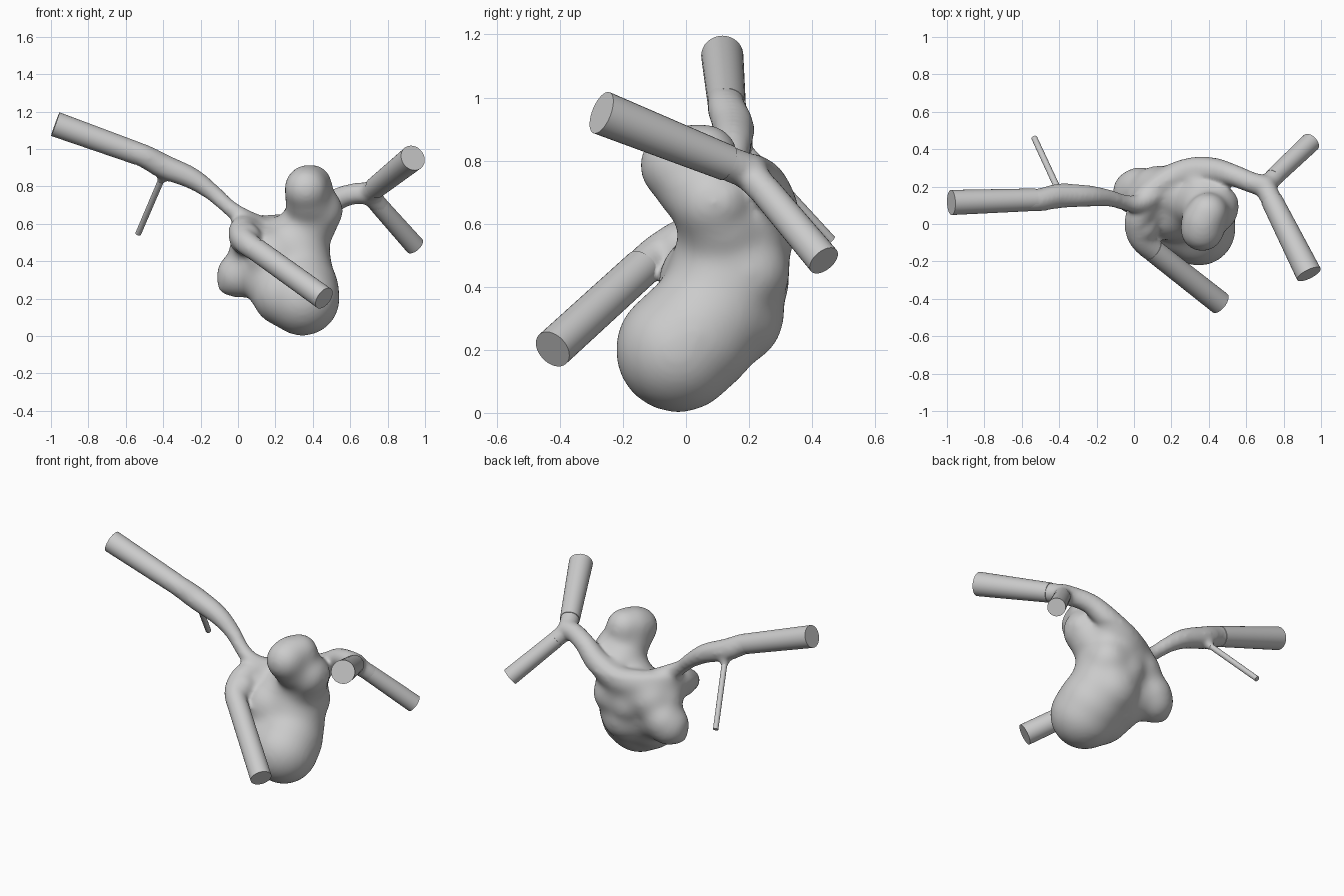
import bpy, bmesh, math
from mathutils import Vector, Matrix


def ball(bm, p, r, sub=2):
    bmesh.ops.create_icosphere(bm, subdivisions=sub, radius=r,
                               matrix=Matrix.Translation(p))


def catmull(a, b, c, d, t):
    return 0.5 * (2 * b + (c - a) * t + (2 * a - 5 * b + 4 * c - d) * t * t
                  + (3 * b - a - 3 * c + d) * t ** 3)


def vessel(bm, pts):
    """Tapered tube: closely spaced balls along a smooth path of (x, y, z, r)."""
    p = [Vector(q) for q in pts]
    p = [2 * p[0] - p[1]] + p + [2 * p[-1] - p[-2]]
    for i in range(1, len(p) - 2):
        n = max(2, math.ceil((p[i + 1] - p[i]).length / 0.012))
        for k in range(n + 1):
            v = catmull(*p[i - 1:i + 3], k / n)
            ball(bm, v.xyz, v.w + 0.004)


def pipe(name, a, b, r0, r1, sides=32):
    """Straight vessel with flat ends."""
    a, b = Vector(a), Vector(b)
    d = b - a
    bpy.ops.mesh.primitive_cone_add(vertices=sides, radius1=r0, radius2=r1,
                                    depth=d.length, location=(a + b) / 2)
    o = bpy.context.object
    o.name = name
    o.rotation_euler = d.to_track_quat('Z', 'Y').to_euler()
    bpy.ops.object.shade_smooth_by_angle(angle=math.radians(40))


bm = bmesh.new()

# Main sac, upper lobe and left lobe
for x, y, z, r in [
    (.345, -.025, .20, .202), (.34, .03, .25, .202), (.32, .09, .32, .195),
    (.31, .12, .40, .19), (.31, .13, .46, .18), (.33, .13, .53, .16),
    (.25, .0, .225, .178), (.21, .07, .275, .17), (.20, .08, .41, .17),
    (.22, .17, .49, .15), (.30, .15, .31, .165), (.25, .22, .42, .115),
    (.36, .20, .45, .135), (.30, .22, .52, .115), (.36, .21, .58, .115),
    (.38, .12, .60, .15), (.43, .085, .67, .135), (.38, .03, .72, .13),
    (.365, -.03, .785, .122), (.395, .06, .81, .112), (.37, .01, .80, .12),
    (.005, .17, .325, .125), (.03, .19, .36, .12), (.12, .13, .34, .145),
    (.12, .18, .47, .135), (.06, .13, .47, .11), (-.065, .16, .27, .055),
    (.04, -.015, .52, .088), (.07, .06, .50, .1),
]:
    ball(bm, (x, y, z), r, 4)

# Left vessel, tapering towards the sac
vessel(bm, [(-.6, .125, .998, .057), (-.5, .13, .962, .06), (-.4, .15, .908, .064),
            (-.25, .15, .845, .056), (-.14, .14, .77, .044),
            (-.05, .115, .69, .04), (.03, .11, .63, .05), (.12, .17, .57, .07)])
# Root of the twig
vessel(bm, [(-.39, .15, .89, .045), (-.40, .18, .855, .03), (-.415, .20, .825, .017)])
# Right trunk arching round the back to the fork
vessel(bm, [(.03, .12, .60, .05), (.14, .21, .57, .075), (.28, .275, .58, .08),
            (.42, .285, .65, .07), (.53, .26, .73, .058), (.62, .225, .76, .055),
            (.70, .20, .765, .058)])
vessel(bm, [(.70, .20, .765, .055), (.765, .07, .817, .055)])
vessel(bm, [(.70, .20, .76, .052), (.79, .29, .66, .046)])
# Front vessel bend
vessel(bm, [(.08, .15, .56, .08), (.03, .06, .57, .075), (.02, -.02, .54, .068),
            (.05, -.095, .495, .064), (.15, -.18, .424, .055)])

me = bpy.data.meshes.new("sac_and_vessel_roots")
bm.to_mesh(me)
bm.free()
sac = bpy.data.objects.new("sac_and_vessel_roots", me)
bpy.context.collection.objects.link(sac)
bpy.context.view_layer.objects.active = sac
sac.select_set(True)

# Fuse everything into one smooth skin
rm = sac.modifiers.new("fuse", 'REMESH')
rm.mode = 'VOXEL'
rm.voxel_size = 0.012
rm.use_smooth_shade = True
bpy.ops.object.modifier_apply(modifier="fuse")

# Soften the sac strongly, the thin vessels only lightly
group = sac.vertex_groups.new(name="sac")
body = []
for v in sac.data.vertices:
    x, y, z = v.co
    lobe = math.hypot(x - .38, y - .03) < .2
    front = x < .17 and y < .02 and z > .38
    if lobe or (z < .62 and x > -.2 and x < .6 and not front):
        body.append(v.index)
group.add(body, 1.0, 'REPLACE')
for name, its, vg in (("soften_sac", 70, "sac"), ("soften", 14, "")):
    sm = sac.modifiers.new(name, 'SMOOTH')
    sm.factor = 0.5
    sm.iterations = its
    sm.vertex_group = vg
    bpy.ops.object.modifier_apply(modifier=name)
bpy.ops.object.shade_smooth()

# Straight vessel ends
pipe("left_vessel", (-.53, .13, .973), (-.977, .115, 1.133), .06, .067)
pipe("left_twig", (-.408, .19, .84), (-.533, .46, .548), .017, .016, 16)
pipe("right_front_branch", (.735, .13, .793), (.935, -.268, .952), .058, .07)
pipe("right_back_branch", (.745, .248, .708), (.945, .437, .483), .049, .053)
pipe("front_vessel", (.10, -.14, .46), (.46, -.423, .202), .061, .063)
